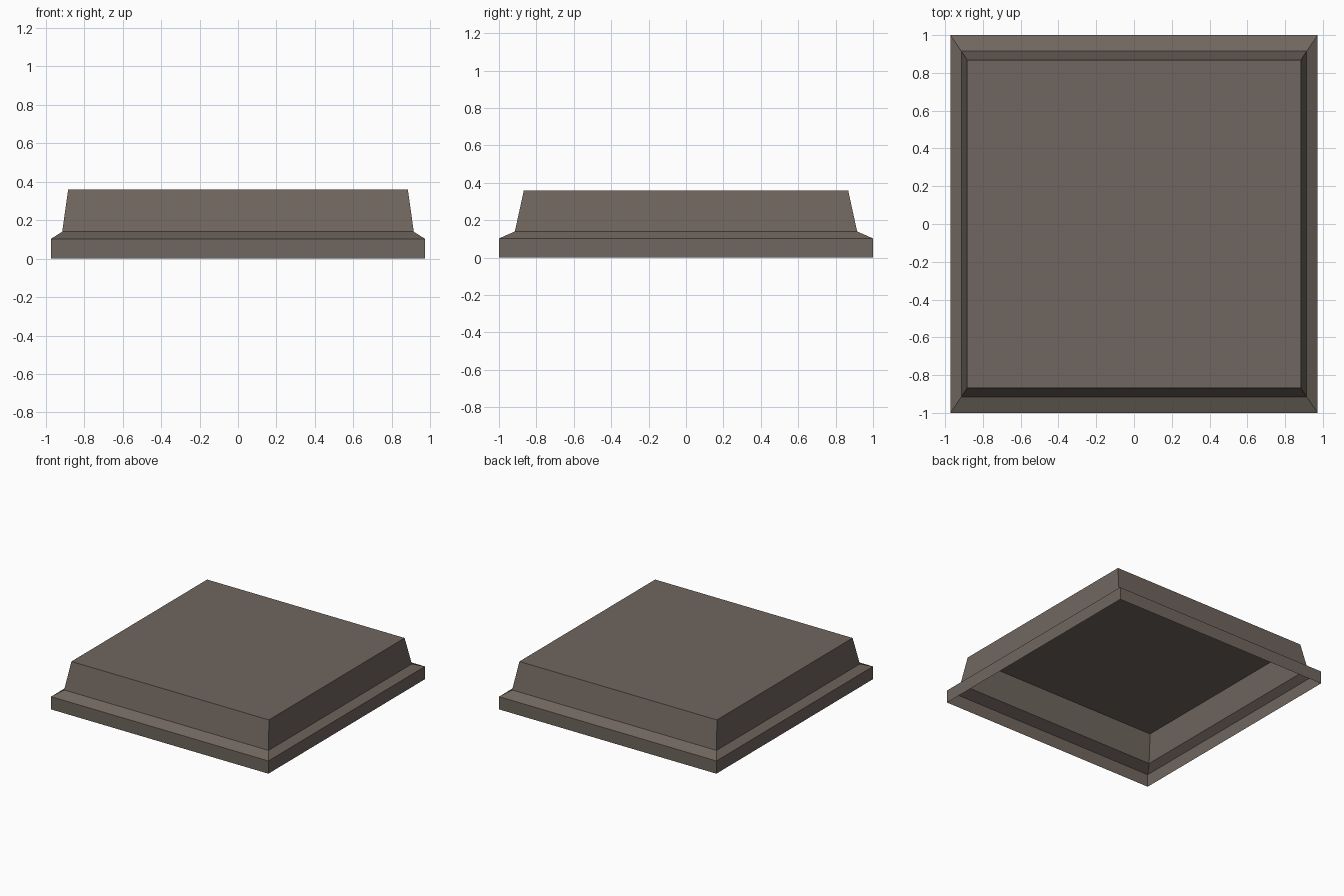
import bpy
import bmesh

if "Cube" in bpy.data.objects:
    bpy.data.objects.remove(bpy.data.objects["Cube"])

# One flat brown-grey colour
mat = bpy.data.materials.new("brown grey")
mat.diffuse_color = (0.162, 0.133, 0.112, 1)
mat.use_nodes = True
mat.node_tree.nodes["Principled BSDF"].inputs["Base Color"].default_value = mat.diffuse_color

# Rectangular rings: half width, half depth, height
rings = [
    (0.972, 1.0, 0.0),     # bottom rim edge
    (0.972, 1.0, 0.103),   # top of rim
    (0.914, 0.915, 0.14),  # inner edge of sloped ledge
    (0.883, 0.867, 0.36),  # top panel edge
]

# Open-bottomed shell: loft the rings, then close the top
bm = bmesh.new()
loops = [[bm.verts.new((sx * hx, sy * hy, z))
          for sx, sy in ((-1, -1), (1, -1), (1, 1), (-1, 1))]
         for hx, hy, z in rings]
for low, high in zip(loops, loops[1:]):
    for i in range(4):
        j = (i + 1) % 4
        bm.faces.new((low[i], low[j], high[j], high[i]))
bm.faces.new(loops[-1])

mesh = bpy.data.meshes.new("stepped_cover")
bm.to_mesh(mesh)
bm.free()
mesh.materials.append(mat)
cover = bpy.data.objects.new("stepped_cover", mesh)
bpy.context.collection.objects.link(cover)
